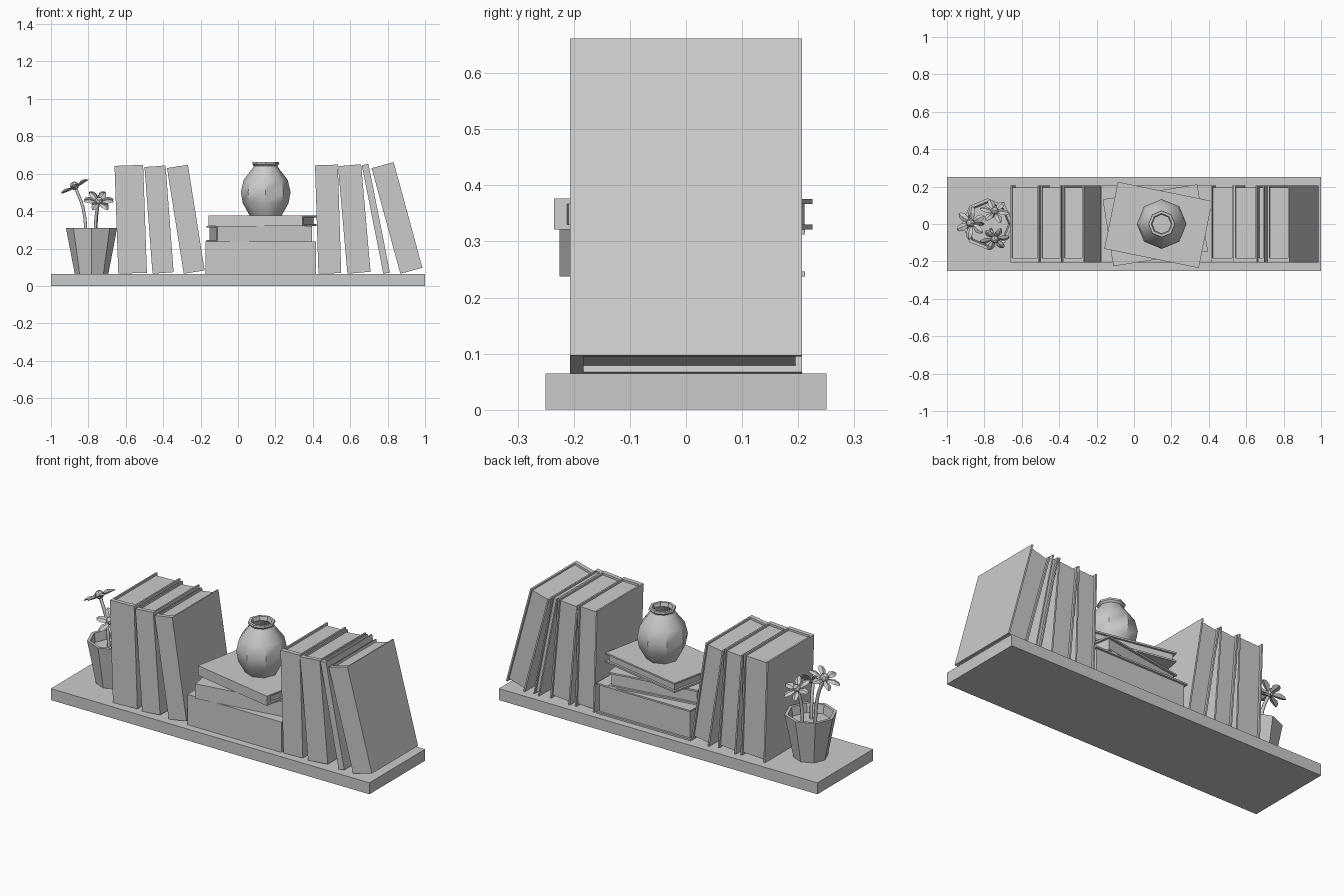
import bpy, bmesh, math
from mathutils import Vector, Matrix

if "Cube" in bpy.data.objects:
    bpy.data.objects.remove(bpy.data.objects["Cube"])

SHELF_TOP = 0.065


def finish(name, bm, matrix=Matrix(), smooth=None):
    bmesh.ops.recalc_face_normals(bm, faces=bm.faces)
    me = bpy.data.meshes.new(name)
    bm.to_mesh(me)
    bm.free()
    ob = bpy.data.objects.new(name, me)
    bpy.context.collection.objects.link(ob)
    ob.matrix_world = matrix
    if smooth:
        bpy.ops.object.select_all(action='DESELECT')
        ob.select_set(True)
        bpy.context.view_layer.objects.active = ob
        bpy.ops.object.shade_smooth_by_angle(angle=math.radians(smooth))
    return ob


def add_box(bm, lo, hi):
    lo, hi = Vector(lo), Vector(hi)
    m = Matrix.Translation((lo + hi) / 2) @ Matrix.Diagonal((*(hi - lo), 1))
    bmesh.ops.create_cube(bm, size=1, matrix=m)


def lathe(name, profile, loc, sides=8, offset=0.0, smooth=None):
    """Revolve (radius, z) points; the open ends are capped."""
    bm = bmesh.new()
    rings = []
    for r, z in profile:
        rings.append([bm.verts.new((r * math.cos(a), r * math.sin(a), z))
                      for a in (offset + math.tau * i / sides for i in range(sides))])
    for a, b in zip(rings, rings[1:]):
        for i in range(sides):
            j = (i + 1) % sides
            bm.faces.new((a[i], a[j], b[j], b[i]))
    bm.faces.new(rings[0])
    bm.faces.new(rings[-1])
    return finish(name, bm, Matrix.Translation(loc), smooth)


def book(name, w, d, h, matrix, cover=0.009, spine=0.024, inset=0.012):
    """Book from x=0..w, centred in y with the spine at -y, z=0..h."""
    bm = bmesh.new()
    y0, y1 = -d / 2, d / 2
    c = min(cover, w * 0.2)
    outline = [(0, y0), (w, y0), (w, y1), (w - c, y1),
               (w - c, y0 + spine), (c, y0 + spine), (c, y1), (0, y1)]
    face = bm.faces.new([bm.verts.new((x, y, 0)) for x, y in outline])
    top = bmesh.ops.extrude_face_region(bm, geom=[face])['geom']
    bmesh.ops.translate(bm, vec=(0, 0, h),
                        verts=[v for v in top if isinstance(v, bmesh.types.BMVert)])
    finish(name + "_cover", bm, matrix)
    bm = bmesh.new()
    add_box(bm, (c, y0 + spine, inset), (w - c, y1 - inset, h - inset))
    finish(name + "_pages", bm, matrix)


# Shelf board
bm = bmesh.new()
add_box(bm, (-1, -0.25, 0), (1, 0.25, SHELF_TOP))
finish("shelf", bm)

# Leaning books: left foot x, thickness, tilt in degrees, height
leaning = [(-0.64, 0.153, 2.0, 0.577), (-0.457, 0.113, 4.3, 0.572),
           (-0.29, 0.113, 9.0, 0.572), (0.43, 0.122, 1.8, 0.58),
           (0.585, 0.124, 5.0, 0.577), (0.777, 0.036, 11.2, 0.592),
           (0.868, 0.122, 15.2, 0.585)]
for i, (x, w, tilt, h) in enumerate(leaning):
    m = Matrix.Translation((x, 0, SHELF_TOP)) @ Matrix.Rotation(-math.radians(tilt), 4, 'Y')
    book(f"leaning_book_{i + 1}", w, 0.414, h, m)

# Stacked books: centre x, y, base z, thickness, depth, length, turn
stacked = [(0.122, 0, SHELF_TOP, 0.172, 0.414, 0.59, 0),
           (0.114, -0.007, 0.237, 0.084, 0.362, 0.512, 9),
           (0.13, -0.005, 0.321, 0.055, 0.365, 0.515, -11.5)]
for i, (x, y, z, w, d, h, turn) in enumerate(stacked):
    m = (Matrix.Translation((x, y, z + w)) @ Matrix.Rotation(math.radians(turn), 4, 'Z')
         @ Matrix.Rotation(math.pi / 2, 4, 'Y') @ Matrix.Translation((0, 0, -h / 2)))
    book(f"stacked_book_{i + 1}", w, d, h, m)

# Vase, hollow at the neck
lathe("vase", [(0.085, 0), (0.122, 0.065), (0.133, 0.125), (0.118, 0.19), (0.072, 0.25),
               (0.063, 0.265), (0.072, 0.275), (0.07, 0.286), (0.056, 0.286), (0.05, 0.265),
               (0.10, 0.19), (0.115, 0.125), (0.075, 0.02)],
      (0.148, 0, 0.376), smooth=40)

# Flower pot and soil
POT = Vector((-0.783, 0, SHELF_TOP))
lathe("flower_pot", [(0.09, 0), (0.137, 0.245), (0.12, 0.245), (0.112, 0.195)], POT)


def stem(name, points, radius=0.009):
    cu = bpy.data.curves.new(name, 'CURVE')
    cu.dimensions = '3D'
    cu.bevel_depth = radius
    cu.bevel_resolution = 1
    cu.resolution_u = 3
    sp = cu.splines.new('BEZIER')
    sp.bezier_points.add(len(points) - 1)
    for bp, p in zip(sp.bezier_points, points):
        bp.co = p
        bp.handle_left_type = bp.handle_right_type = 'AUTO'
    ob = bpy.data.objects.new(name, cu)
    bpy.context.collection.objects.link(ob)


def flower(name, centre, normal, size, petals=6):
    """Ring of thick pointed petals round a bead."""
    m = Matrix.Translation(centre) @ Vector(normal).to_track_quat('Z', 'Y').to_matrix().to_4x4()
    bm = bmesh.new()
    for i in range(petals):
        rot = Matrix.Rotation(math.tau * i / petals, 4, 'Z')
        rings = []
        for t, half, z in ((0.15, 0.09, 0), (0.6, 0.24, 0.1), (0.88, 0.16, 0.1), (1.0, 0.05, 0.06)):
            th = half * 0.4
            rings.append([bm.verts.new(rot @ (Vector(p) * size)) for p in
                          ((t, -half, z), (t, 0, z - th), (t, half, z), (t, 0, z + th))])
        for a, b in zip(rings, rings[1:]):
            for k in range(4):
                j = (k + 1) % 4
                bm.faces.new((a[k], a[j], b[j], b[k]))
        bm.faces.new(rings[0])
        bm.faces.new(rings[-1])
    finish(name + "_petals", bm, m)
    bm = bmesh.new()
    bmesh.ops.create_uvsphere(bm, u_segments=8, v_segments=5, radius=size * 0.27,
                              matrix=Matrix.Translation((0, 0, size * 0.1)))
    finish(name + "_centre", bm, m)


# Three flowers: head, facing direction, size, stem foot
blooms = [((-0.87, 0.005, 0.527), (-0.46, 0.05, 0.88), 0.088, (-0.81, 0.0)),
          ((-0.745, 0.065, 0.458), (0.1, 0.6, 0.8), 0.08, (-0.76, 0.04)),
          ((-0.745, -0.077, 0.448), (0.1, -0.65, 0.75), 0.08, (-0.765, -0.03))]
for i, (head, normal, size, foot) in enumerate(blooms):
    head = Vector(head)
    base = Vector((*foot, 0.25))
    mid = base.lerp(head, 0.3)
    mid.z = base.z + (head.z - base.z) * 0.6
    flower(f"flower_{i + 1}", head, normal, size)
    stem(f"flower_stem_{i + 1}", [base, mid, head])
